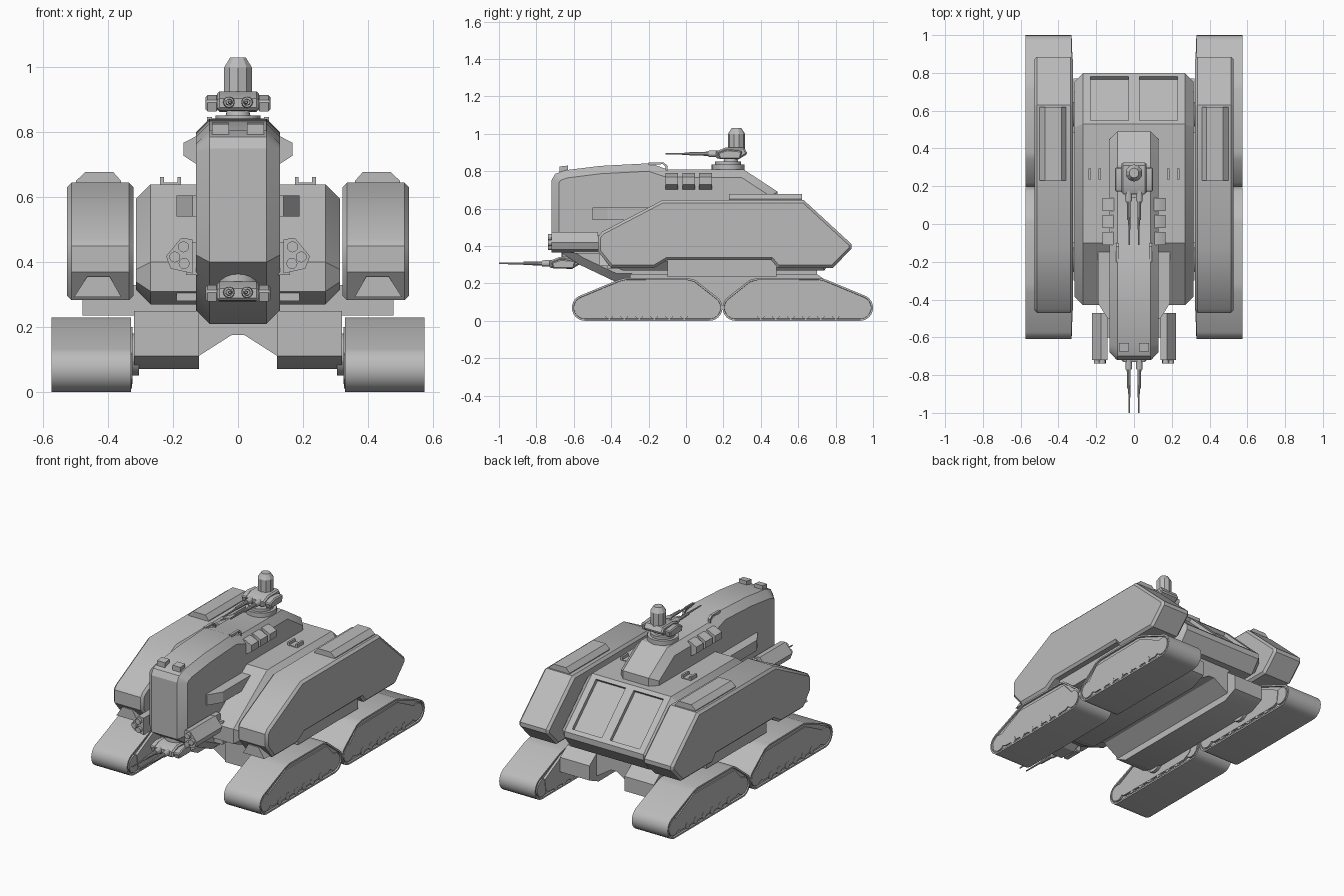
import bpy, bmesh, math
from mathutils import Matrix, Vector

old = bpy.data.objects.get("Cube")
if old:
    bpy.data.objects.remove(old, do_unlink=True)

grey = bpy.data.materials.new("plain grey")
grey.use_nodes = True
COLOUR = (0.5, 0.5, 0.5, 1)
grey.diffuse_color = COLOUR
grey.node_tree.nodes["Principled BSDF"].inputs["Base Color"].default_value = COLOUR
parts = []


def finish(name, bm, bevel=0, mirror=False):
    bmesh.ops.recalc_face_normals(bm, faces=bm.faces)
    mesh = bpy.data.meshes.new(name)
    bm.to_mesh(mesh)
    bm.free()
    mesh.materials.append(grey)
    ob = bpy.data.objects.new(name, mesh)
    bpy.context.collection.objects.link(ob)
    if bevel:
        mod = ob.modifiers.new("chamfer", 'BEVEL')
        mod.width, mod.segments = bevel, 1
        mod.limit_method, mod.angle_limit = 'ANGLE', math.radians(75)
    if mirror:
        ob.modifiers.new("mirror", 'MIRROR').use_mirror_merge = False
    parts.append(ob)
    return ob


def prism(name, profile, a, b, axis='x', bevel=0, mirror=False, recess=0):
    """Extrude a (y, z) profile along x, an (x, z) one along y or an (x, y) one along z."""
    place = {'x': lambda p, t: (t, *p), 'y': lambda p, t: (p[0], t, p[1]),
             'z': lambda p, t: (*p, t)}[axis]
    bm = bmesh.new()
    rings = [[bm.verts.new(place(p, t)) for p in profile] for t in (a, b)]
    caps = [bm.faces.new(r) for r in rings]
    n = len(profile)
    for i in range(n):
        j = (i + 1) % n
        bm.faces.new((rings[0][i], rings[0][j], rings[1][j], rings[1][i]))
    if recess:
        bmesh.ops.recalc_face_normals(bm, faces=bm.faces)
        bmesh.ops.inset_individual(bm, faces=caps, thickness=recess)
        bmesh.ops.inset_individual(bm, faces=caps, thickness=0.001, depth=-recess)
    return finish(name, bm, bevel, mirror)


def box(name, x, y, z, **kw):
    return prism(name, [(y[0], z[0]), (y[1], z[0]), (y[1], z[1]), (y[0], z[1])], *x, **kw)


def cyl(name, centre, r1, r2, depth, axis='z', seg=20, mirror=False):
    """Cone or cylinder; r1 is at the low end of the axis."""
    turn = {'x': Matrix.Rotation(math.pi / 2, 4, 'Y'),
            'y': Matrix.Rotation(-math.pi / 2, 4, 'X'), 'z': Matrix()}[axis]
    bm = bmesh.new()
    bmesh.ops.create_cone(bm, cap_ends=True, segments=seg, radius1=r1, radius2=r2,
                          depth=depth, matrix=Matrix.Translation(centre) @ turn)
    return finish(name, bm, mirror=mirror)


def arc(cx, cz, r, start, end, n):
    return [(cx + r * math.cos(math.radians(start + (end - start) * i / n)),
             cz + r * math.sin(math.radians(start + (end - start) * i / n))) for i in range(n + 1)]


# Track units: belt, recessed frame, road wheels and inner hub
def track(label, to_y):
    def put(pts):
        return [(to_y(u), z) for u, z in pts]
    belt = arc(0.07, 0.07, 0.07, 270, 118, 10) + [(0.25, 0.22), (0.29, 0.23), (0.62, 0.228),
           (0.66, 0.218)] + arc(0.735, 0.07, 0.07, 48, -90, 10)
    prism(label + "_track_belt", put(belt), 0.33, 0.575, mirror=True, recess=0.01)
    frame = [(0.10, 0.04), (0.13, 0.025), (0.67, 0.025), (0.72, 0.05), (0.745, 0.1), (0.66, 0.195),
             (0.26, 0.2), (0.09, 0.115)]
    prism(label + "_track_frame", put(frame), 0.325, 0.572, mirror=True)
    for i in range(6):
        cyl(f"{label}_road_wheel_{i}", (0.45, to_y(0.2 + 0.08 * i), 0.032), 0.022, 0.022, 0.247,
            'x', 12, True)
    for u in (0.07, 0.735):
        cyl(label + "_end_wheel", (0.45, to_y(u), 0.07), 0.052, 0.052, 0.244, 'x', 20, True)
    cyl(label + "_axle_hub", (0.32, to_y(0.42), 0.115), 0.065, 0.065, 0.03, 'x', 16, True)


track("front", lambda u: u - 0.61)
track("rear", lambda u: 1.0 - u)

# Undercarriage: side housings, arched centre and cross deck
prism("side_housing", [(-0.3, 0.25), (-0.3, 0.11), (-0.22, 0.07), (0.68, 0.07), (0.77, 0.11),
                       (0.77, 0.2), (0.7, 0.25)], 0.12, 0.32, mirror=True)
prism("centre_arch", [(-0.13, 0.28), (-0.13, 0.105), (-0.02, 0.175), (0.02, 0.175),
                      (0.13, 0.105), (0.13, 0.28)], -0.29, 0.7, 'y')
box("cross_deck", (-0.48, 0.48), (-0.1, 0.485), (0.235, 0.33))

# Main hull with two sunken panels on the rear slope
hull = prism("main_hull", [(-0.43, 0.40), (-0.1, 0.64), (0.53, 0.64), (0.8, 0.385), (0.8, 0.35),
                           (0.74, 0.27), (-0.34, 0.27), (-0.43, 0.31)], -0.315, 0.315, bevel=0.055)
top, low = Vector((0.53, 0.64)), Vector((0.8, 0.385))
out = Vector((0.687, 0.728)) * 0.022
a, b = top.lerp(low, 0.07), top.lerp(low, 0.93)
cutter = prism("panel_cutter", [a + out, b + out, b - out, a - out], 0.028, 0.23, mirror=True)
parts.remove(cutter)
cutter.hide_render = True
cutter.hide_viewport = True
cut = hull.modifiers.new("panels", 'BOOLEAN')
cut.object, cut.operation = cutter, 'DIFFERENCE'

# Side pods with roof hatch and nose vent
prism("side_pod", [(-0.47, 0.37), (-0.47, 0.45), (-0.45, 0.475), (-0.125, 0.645), (0.63, 0.645),
                   (0.885, 0.41), (0.885, 0.385), (0.785, 0.283), (0.49, 0.283), (0.455, 0.325),
                   (-0.1, 0.325), (-0.17, 0.283), (-0.4, 0.283)],
      0.322, 0.527, bevel=0.014, mirror=True)
prism("pod_hatch", [(0.36, 0.64), (0.5, 0.64), (0.5, 0.65), (0.47, 0.678), (0.385, 0.678),
                    (0.36, 0.65)], 0.23, 0.62, 'y', mirror=True)
prism("nose_vent", [(0.36, 0.293), (0.505, 0.293), (0.465, 0.355), (0.395, 0.355)],
      -0.465, -0.38, 'y', mirror=True)

# Tall central cab
prism("central_cab", [(-0.72, 0.40), (-0.72, 0.75), (-0.70, 0.785), (-0.645, 0.805), (-0.46, 0.828),
                      (-0.195, 0.842), (-0.1, 0.81), (0.31, 0.808), (0.49, 0.69), (0.49, 0.30),
                      (-0.2, 0.21), (-0.38, 0.21), (-0.57, 0.30)], -0.13, 0.13, bevel=0.042)
box("cab_shoulder", (0.1, 0.19), (-0.42, -0.1), (0.28, 0.42), mirror=True)
prism("cab_side_arm", [(0.1, -0.5), (0.14, -0.5), (0.19, -0.42), (0.19, 0.0), (0.1, 0.0)],
      0.54, 0.605, 'z', mirror=True)
for i, y in enumerate((-0.11, -0.02, 0.07)):
    prism(f"side_canister_{i}", [(0.1, 0.70), (0.125, 0.70), (0.168, 0.728), (0.168, 0.768),
                                 (0.125, 0.79), (0.1, 0.79)], y, y + 0.068, 'y', mirror=True)
prism("roof_lamp", [(-0.675, 0.79), (-0.675, 0.825), (-0.63, 0.83), (-0.63, 0.79)],
      0.027, 0.08, mirror=True)
prism("roof_rail", [(-0.2, 0.83), (-0.2, 0.847), (-0.12, 0.847), (-0.1, 0.83), (-0.1, 0.8),
                    (-0.11, 0.8), (-0.11, 0.825), (-0.125, 0.838)], 0.08, 0.095, mirror=True)

# Deck brackets
box("bracket_base", (0.175, 0.24), (0.235, 0.295), (0.63, 0.645), mirror=True)
for x in (0.175, 0.228):
    box("bracket_ear", (x, x + 0.012), (0.235, 0.295), (0.63, 0.662), mirror=True)

# Triple launchers beside the nose
prism("launcher", [(0.14, 0.47), (0.175, 0.475), (0.222, 0.418), (0.207, 0.38), (0.14, 0.365)],
      -0.72, -0.47, 'y', mirror=True)
box("launcher_mount", (0.1, 0.16), (-0.6, -0.4), (0.36, 0.46), mirror=True)
for i, (x, z) in enumerate(((0.168, 0.447), (0.195, 0.416), (0.166, 0.396))):
    cyl(f"launcher_tube_{i}", (x, -0.72, z), 0.017, 0.017, 0.035, 'y', 12, True)


# Twin gun mounts
def gun(label, y, z):
    prism(label + "_gun_body", [(y, z - 0.025), (y, z + 0.012), (y + 0.05, z + 0.033),
                                (y + 0.15, z + 0.033), (y + 0.17, z), (y + 0.12, z - 0.03)],
          -0.065, 0.065, bevel=0.008)
    prism(label + "_gun_cheek", [(y + 0.02, z - 0.028), (y + 0.01, z + 0.005), (y + 0.06, z + 0.022),
                                 (y + 0.14, z + 0.015), (y + 0.13, z - 0.028)],
          0.06, 0.1, bevel=0.006, mirror=True)
    cyl(label + "_gun_sleeve", (0.028, y - 0.01, z), 0.016, 0.019, 0.06, 'y', 12, True)
    cyl(label + "_gun_barrel", (0.028, y - 0.07, z), 0.009, 0.012, 0.14, 'y', 10, True)
    cyl(label + "_gun_muzzle", (0.025, y - 0.2, z), 0.004, 0.006, 0.14, 'y', 8, True)


gun("chin", -0.73, 0.307)
cyl("chin_turret_ring", (0, -0.6, 0.345), 0.065, 0.065, 0.04)
gun("roof", 0.16, 0.893)
cyl("roof_ring_base", (0, 0.225, 0.818), 0.088, 0.088, 0.035, seg=28)
cyl("roof_ring_top", (0, 0.225, 0.843), 0.07, 0.07, 0.018, seg=28)
cyl("roof_pedestal", (0, 0.24, 0.865), 0.04, 0.03, 0.04)
cyl("sensor_column", (0, 0.27, 0.945), 0.045, 0.045, 0.11, seg=10)
cyl("sensor_cap", (0, 0.27, 1.015), 0.045, 0.026, 0.03, seg=10)

# Bake modifiers and smooth gentle edges
bpy.ops.object.select_all(action='DESELECT')
for ob in parts:
    ob.select_set(True)
bpy.context.view_layer.objects.active = parts[0]
bpy.ops.object.convert(target='MESH')
bpy.ops.object.shade_smooth_by_angle(angle=math.radians(29))
bpy.data.objects.remove(cutter, do_unlink=True)
